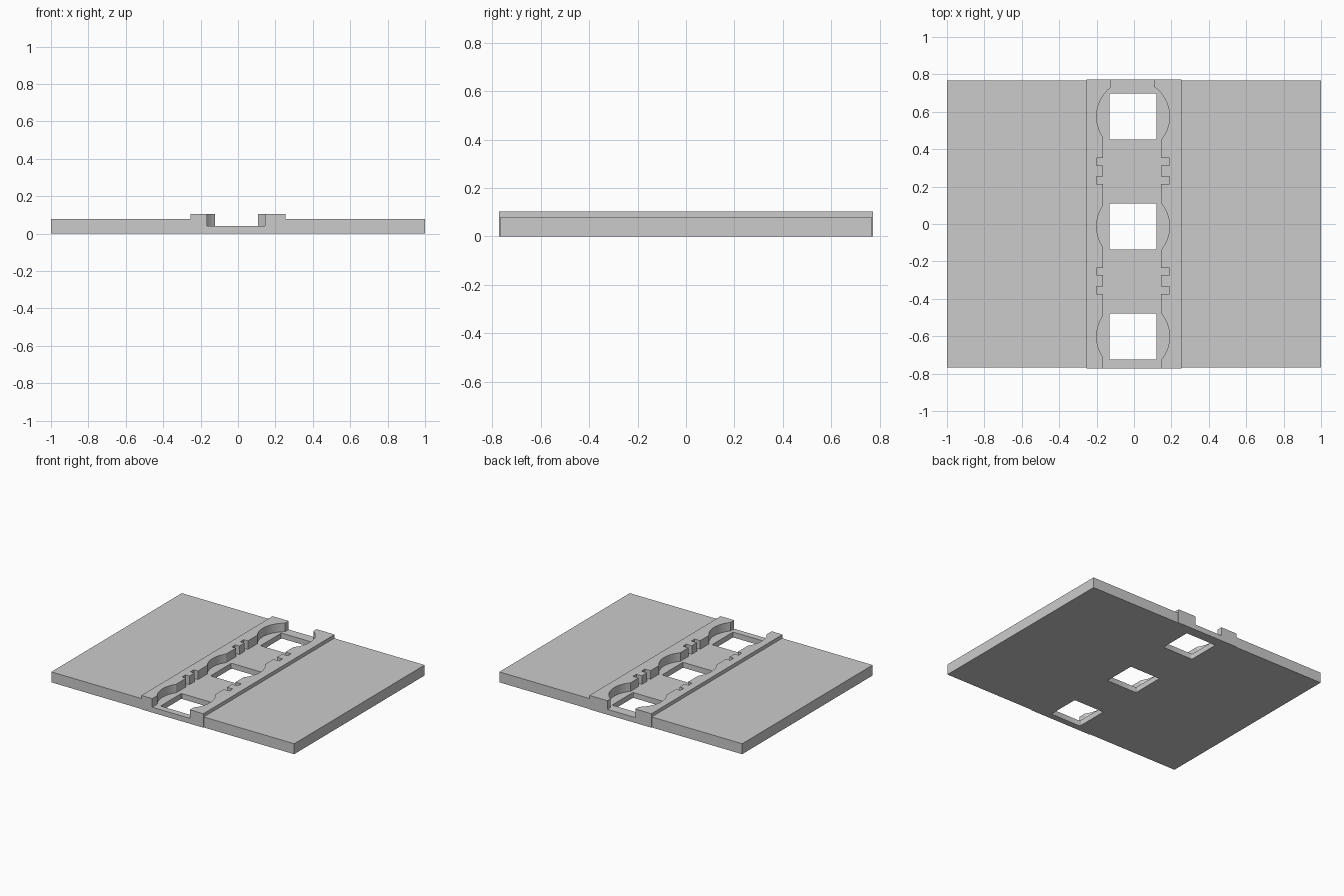
import bpy
import bmesh
import math
from mathutils import Matrix

cube = bpy.data.objects.get("Cube")
if cube:
    bpy.data.objects.remove(cube, do_unlink=True)

grey = bpy.data.materials.new("plain grey")
grey.use_nodes = True
colour = (0.6, 0.6, 0.6, 1)
grey.diffuse_color = colour
grey.node_tree.nodes["Principled BSDF"].inputs["Base Color"].default_value = colour

FLOOR, PLATE_TOP, RAIL_TOP, ABOVE = 0.04, 0.078, 0.104, 0.2
HOLE_Y = (0.575, -0.013, -0.602)
NOTCH_Y = (0.333, 0.233, -0.254, -0.353)


def make_object(name, bm):
    mesh = bpy.data.meshes.new(name)
    bm.to_mesh(mesh)
    bm.free()
    mesh.materials.append(grey)
    obj = bpy.data.objects.new(name, mesh)
    bpy.context.collection.objects.link(obj)
    return obj


def box(name, x0, x1, y0, y1, z0, z1, corner=0):
    bm = bmesh.new()
    size = Matrix.Diagonal((x1 - x0, y1 - y0, z1 - z0, 1))
    place = Matrix.Translation(((x0 + x1) / 2, (y0 + y1) / 2, (z0 + z1) / 2))
    bmesh.ops.create_cube(bm, size=1, matrix=place @ size)
    if corner:
        upright = [e for e in bm.edges
                   if abs(e.verts[0].co.z - e.verts[1].co.z) > 0.01]
        bmesh.ops.bevel(bm, geom=upright, offset=corner, segments=3,
                        profile=0.5, affect='EDGES')
    return make_object(name, bm)


def cylinder(name, x, y, radius, z0, z1):
    bm = bmesh.new()
    bmesh.ops.create_cone(bm, cap_ends=True, segments=72, radius1=radius,
                          radius2=radius, depth=z1 - z0,
                          matrix=Matrix.Translation((x, y, (z0 + z1) / 2)))
    return make_object(name, bm)


def combine(target, other, operation):
    mod = target.modifiers.new("shape", 'BOOLEAN')
    mod.operation, mod.object, mod.solver = operation, other, 'EXACT'
    bpy.context.view_layer.objects.active = target
    bpy.ops.object.modifier_apply(modifier=mod.name)
    bpy.data.objects.remove(other, do_unlink=True)


# Wide plate with the raised centre rail
body = box("channel_plate", -1, 1, -0.767, 0.767, 0, PLATE_TOP)
combine(body, box("rail", -0.255, 0.255, -0.772, 0.772, 0, RAIL_TOP), 'UNION')

# Straight channel, open at the front, with a narrower mouth at the back
cutters = [
    box("channel", -0.166, 0.144, -0.9, HOLE_Y[0], FLOOR, ABOVE),
    box("back_mouth", -0.123, 0.107, HOLE_Y[0], 0.9, FLOOR, ABOVE),
]

# Round pockets with square through holes
for y in HOLE_Y:
    cutters.append(cylinder("pocket", -0.005, y, 0.195, FLOOR, ABOVE))
    cutters.append(box("hole", -0.131, 0.12, y - 0.123, y + 0.123,
                       -0.1, ABOVE, corner=0.008))

# Paired notches in the channel walls
for y in NOTCH_Y:
    cutters.append(box("notch", -0.2, 0.19, y - 0.02, y + 0.02, FLOOR, ABOVE))

for cutter in cutters:
    combine(body, cutter, 'DIFFERENCE')

# Smooth the round walls, keep the corners crisp
bpy.ops.object.select_all(action='DESELECT')
body.select_set(True)
bpy.context.view_layer.objects.active = body
bpy.ops.object.shade_smooth_by_angle(angle=math.radians(30))
